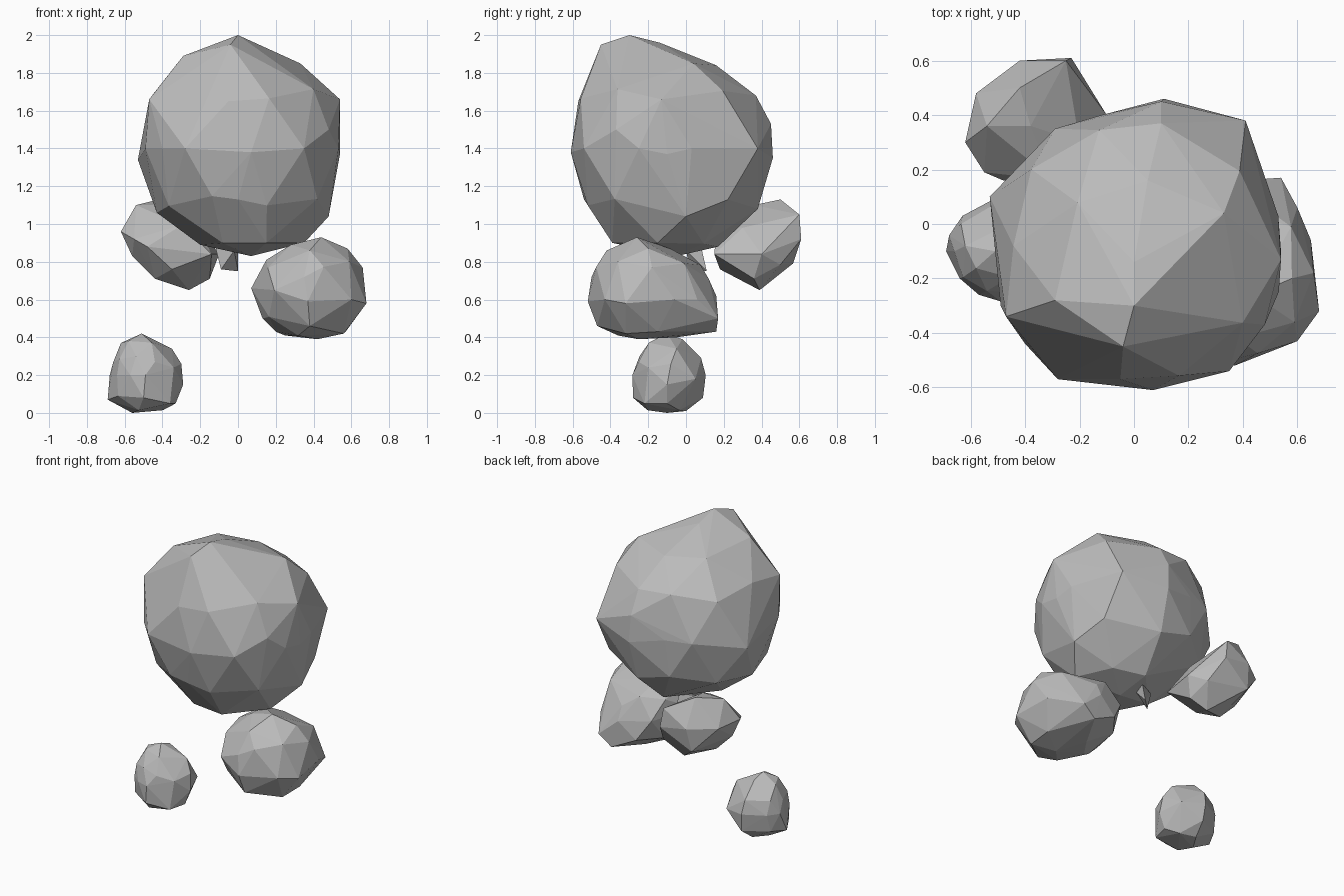
import bpy
import bmesh
from mathutils import Vector

if "Cube" in bpy.data.objects:
    bpy.data.objects.remove(bpy.data.objects["Cube"], do_unlink=True)

# Single grey stone colour
GREY = (0.5, 0.5, 0.5, 1.0)
stone = bpy.data.materials.new("stone_grey")
stone.use_nodes = True
stone.diffuse_color = GREY
shader = next(n for n in stone.node_tree.nodes if n.type == 'BSDF_PRINCIPLED')
shader.inputs["Base Color"].default_value = GREY
shader.inputs["Roughness"].default_value = 0.9


def hull_object(name, points):
    """Wrap the points in a faceted convex skin."""
    bm = bmesh.new()
    for p in points:
        bm.verts.new(p)
    bmesh.ops.convex_hull(bm, input=bm.verts[:], use_existing_faces=False)
    loose = [v for v in bm.verts if not v.link_faces]
    bmesh.ops.delete(bm, geom=loose, context='VERTS')
    bmesh.ops.recalc_face_normals(bm, faces=bm.faces[:])
    mesh = bpy.data.meshes.new(name)
    bm.to_mesh(mesh)
    bm.free()
    mesh.materials.append(stone)
    obj = bpy.data.objects.new(name, mesh)
    bpy.context.collection.objects.link(obj)
    return obj


def sphere_directions(detail):
    bm = bmesh.new()
    bmesh.ops.create_icosphere(bm, subdivisions=detail, radius=1.0)
    dirs = [v.co.normalized() for v in bm.verts]
    bm.free()
    return dirs


def rock(name, centre, radii, corners, detail, gap):
    """Ellipsoid swollen or flattened to meet its corners, then faceted."""
    centre = Vector(centre)

    def to_unit(p):
        return Vector([(a - c) / r for a, c, r in zip(p, centre, radii)])

    def to_world(u):
        return Vector([a * r + c for a, c, r in zip(u, centre, radii)])

    tips = [to_unit(p) for p in corners]
    points = [Vector(p) for p in corners]
    for d in sphere_directions(detail):
        total, weight = 1.0, 1.0
        nearest = min((d - t.normalized()).length for t in tips)
        if nearest < gap:
            continue
        for t in tips:
            w = 1.0 / ((d - t.normalized()).length_squared + 0.02) ** 2
            total += w * t.length
            weight += w
        points.append(to_world(d * (total / weight)))
    return hull_object(name, points)


# Large boulder, leaning forward at the top
rock("large_boulder", (.01, -.08, 1.4), (.53, .53, .56), [
    (0, -.3, 2), (-.04, -.45, 1.95), (-.29, -.28, 1.89), (.33, .04, 1.85),
    (0, -.14, 1.96), (0, 0, 1.88), (.05, .16, 1.84), (.1, .37, 1.68),
    (.1, .45, 1.53), (.11, .46, 1.35), (.1, .38, 1.08), (.05, .17, .88),
    (.07, -.05, .83), (-.2, -.1, .89), (.35, -.15, .9), (.15, -.39, .9),
    (-.43, -.1, 1.06), (.48, 0, 1.04), (0, -.54, 1.13), (.07, -.61, 1.38),
    (-.05, -.57, 1.65), (-.47, -.34, 1.66), (.54, -.13, 1.66),
    (-.48, -.1, 1.54), (.54, -.1, 1.37), (-.28, -.57, 1.4), (.35, -.54, 1.4),
    (.48, -.37, 1.5), (.53, .03, 1.4), (.41, .38, 1.4), (-.29, .35, 1.4),
    (-.53, .1, 1.34), (-.49, -.3, 1.4), (-.4, -.44, 1.4), (-.12, .4, 1.4)],
    detail=2, gap=.25)

# Medium boulder, low at the front left
rock("front_left_boulder", (.37, -.18, .65), (.3, .34, .27), [
    (.44, -.26, .93), (.28, -.25, .89), (.15, -.2, .81), (.07, -.2, .66),
    (.13, -.2, .5), (.2, -.2, .43), (.25, -.18, .41), (.42, -.25, .39),
    (.56, -.32, .42), (.57, -.15, .43), (.68, -.32, .58), (.66, -.18, .77),
    (.58, -.2, .87), (.38, -.42, .86), (.35, -.5, .72), (.37, -.52, .59),
    (.38, -.47, .46), (.34, -.05, .4), (.45, .16, .43), (.54, .17, .5),
    (.4, .16, .62), (.4, .12, .71), (.42, -.05, .83), (.6, .06, .6),
    (.65, -.06, .6), (.6, -.43, .6)], detail=2, gap=.38)

# Medium boulder at the back right
rock("back_right_boulder", (-.37, .37, .89), (.26, .24, .23), [
    (-.62, .3, .96), (-.54, .36, 1.1), (-.42, .5, 1.13), (-.56, .3, .83),
    (-.44, .3, .71), (-.26, .39, .65), (-.15, .36, .71), (-.1, .4, .84),
    (-.25, .6, 1.05), (-.23, .61, .92), (-.3, .54, .8), (-.35, .18, .76),
    (-.14, .15, .84), (-.48, .16, .88), (-.58, .48, .95), (-.42, .6, .95),
    (-.55, .19, .92), (-.2, .3, .98), (-.38, .36, 1.1)], detail=1, gap=.48)

# Small rock resting on the ground
rock("ground_rock", (-.49, -.1, .2), (.2, .19, .2), [
    (-.51, -.1, .42), (-.62, -.08, .37), (-.66, -.1, .27), (-.69, -.1, .07),
    (-.56, -.1, 0), (-.33, -.1, .05), (-.29, -.1, .15), (-.3, -.08, .26),
    (-.35, -.05, .34), (-.44, -.25, .27), (-.5, -.28, .08), (-.5, 0, .01),
    (-.48, .09, .08), (-.5, .08, .29), (-.5, -.02, .39), (-.57, -.26, .2),
    (-.64, -.2, .2), (-.63, .03, .2), (-.36, -.22, .05), (-.34, -.2, .24),
    (-.34, .05, .18)], detail=2, gap=.42)

# Tiny splinter hanging under the large boulder
hull_object("stone_splinter", [
    (-.12, .02, .88), (-.09, .02, .76), (0, .11, .75), (0, .08, .88),
    (-.02, 0, .86)])
